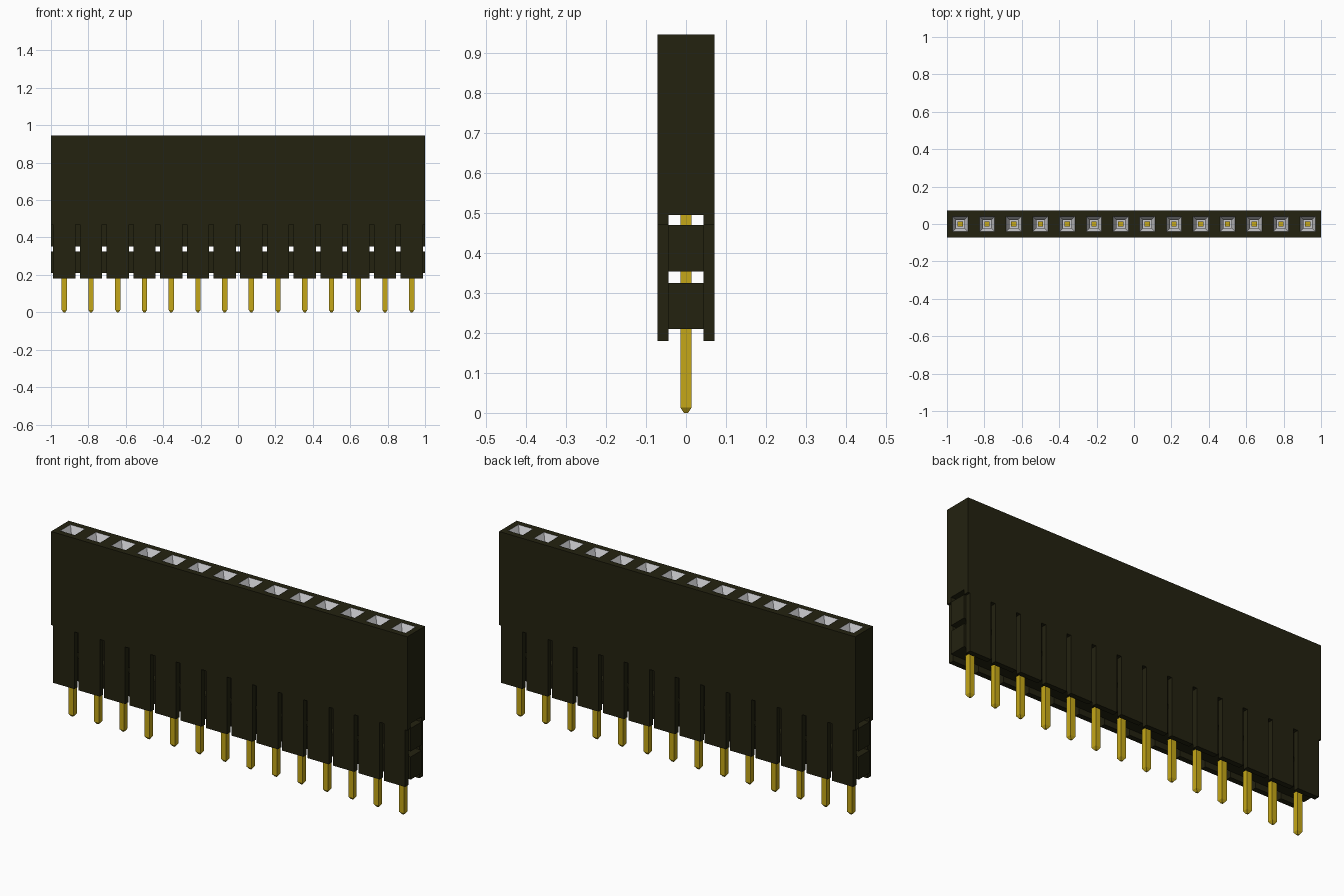
import bpy
import bmesh

if "Cube" in bpy.data.objects:
    bpy.data.objects.remove(bpy.data.objects["Cube"])

COUNT = 14
PITCH = 2.0 / COUNT
HALF_Y = 0.071        # half depth of the housing
CORE_Y = 0.044        # half depth of the core between the side walls
TOP = 0.945
WALL_BOTTOM = 0.18
GROOVE_TOP = 0.47
BLOCK_BOTTOM = 0.495
GROOVE = 0.012        # half width of a groove
CENTRES = [-1 + PITCH * (i + 0.5) for i in range(COUNT)]


def material(name, rgb, roughness=0.6):
    m = bpy.data.materials.new(name)
    m.use_nodes = True
    m.diffuse_color = (*rgb, 1)
    node = m.node_tree.nodes["Principled BSDF"]
    node.inputs["Base Color"].default_value = (*rgb, 1)
    node.inputs["Roughness"].default_value = roughness
    return m


BLACK = material("black plastic", (0.017, 0.016, 0.005))
GOLD = material("gold metal", (0.56, 0.39, 0.009))
SILVER = material("silver metal", (0.60, 0.60, 0.62))


def finish(bm, name, mats):
    bmesh.ops.remove_doubles(bm, verts=bm.verts, dist=0.0001)
    bmesh.ops.recalc_face_normals(bm, faces=bm.faces)
    mesh = bpy.data.meshes.new(name)
    bm.to_mesh(mesh)
    bm.free()
    for m in mats:
        mesh.materials.append(m)
    ob = bpy.data.objects.new(name, mesh)
    bpy.context.collection.objects.link(ob)
    return ob


def ring(bm, x, hx, hy, z):
    return [bm.verts.new((x + sx * hx, sy * hy, z))
            for sx, sy in ((-1, -1), (1, -1), (1, 1), (-1, 1))]


def loft(bm, x, sections, cap_start=False, cap_end=True):
    """Join rectangular rings (hx, hy, z, material of the band above)."""
    rings = [ring(bm, x, hx, hy, z) for hx, hy, z, _ in sections]
    for k in range(len(rings) - 1):
        a, b = rings[k], rings[k + 1]
        for i in range(4):
            j = (i + 1) % 4
            f = bm.faces.new((a[i], a[j], b[j], b[i]))
            f.material_index = sections[k][3]
    if cap_start:
        bm.faces.new(rings[0]).material_index = sections[0][3]
    if cap_end:
        bm.faces.new(rings[-1]).material_index = sections[-1][3]


# Upper housing: top sheet with funnel sockets, extruded down to a block
bm = bmesh.new()
for x in CENTRES:
    loft(bm, x, [(PITCH / 2, HALF_Y, TOP, 0),
                 (0.041, 0.041, TOP, 1),
                 (0.022, 0.022, TOP - 0.035, 1),
                 (0.022, 0.022, TOP - 0.08, 1)])
bmesh.ops.remove_doubles(bm, verts=bm.verts, dist=0.0001)
rim = [e for e in bm.edges if e.is_boundary]
new = bmesh.ops.extrude_edge_only(bm, edges=rim)["geom"]
for g in new:
    if isinstance(g, bmesh.types.BMVert):
        g.co.z = BLOCK_BOTTOM
    elif isinstance(g, bmesh.types.BMFace):
        g.material_index = 0
bmesh.ops.holes_fill(bm, edges=[e for e in bm.edges if e.is_boundary], sides=0)
finish(bm, "socket_housing", [BLACK, SILVER])

# Side walls: comb profile with a groove between neighbouring positions
profile = [(1, BLOCK_BOTTOM), (-1, BLOCK_BOTTOM), (-1, GROOVE_TOP)]
for x in CENTRES:
    w = PITCH / 2 - GROOVE
    profile += [(x - w, GROOVE_TOP), (x - w, WALL_BOTTOM),
                (x + w, WALL_BOTTOM), (x + w, GROOVE_TOP)]
profile.append((1, GROOVE_TOP))
for name, y0, y1 in (("front_wall", -HALF_Y, -CORE_Y), ("back_wall", CORE_Y, HALF_Y)):
    bm = bmesh.new()
    face = bm.faces.new([bm.verts.new((x, y0, z)) for x, z in profile])
    moved = bmesh.ops.extrude_face_region(bm, geom=[face])["geom"]
    bmesh.ops.translate(bm, vec=(0, y1 - y0, 0),
                        verts=[g for g in moved if isinstance(g, bmesh.types.BMVert)])
    if face.is_valid and len(face.edges) and face.edges[0].is_boundary:
        bm.faces.remove(face)
        bm.faces.new([v for v in bm.verts][:len(profile)])
    finish(bm, name, [BLACK])

# Core slabs, leaving two open channels along the length
for name, z0, z1 in (("upper_core", 0.353, GROOVE_TOP), ("lower_core", 0.21, 0.325)):
    bm = bmesh.new()
    loft(bm, 0, [(1, CORE_Y, z0, 0), (1, CORE_Y, z1, 0)], cap_start=True)
    finish(bm, name, [BLACK])

# Pins: square posts with tapered tips
bm = bmesh.new()
for x in CENTRES:
    loft(bm, x, [(0.005, 0.005, 0, 0), (0.014, 0.014, 0.013, 0),
                 (0.014, 0.014, TOP - 0.06, 0)], cap_start=True)
finish(bm, "pins", [GOLD])
